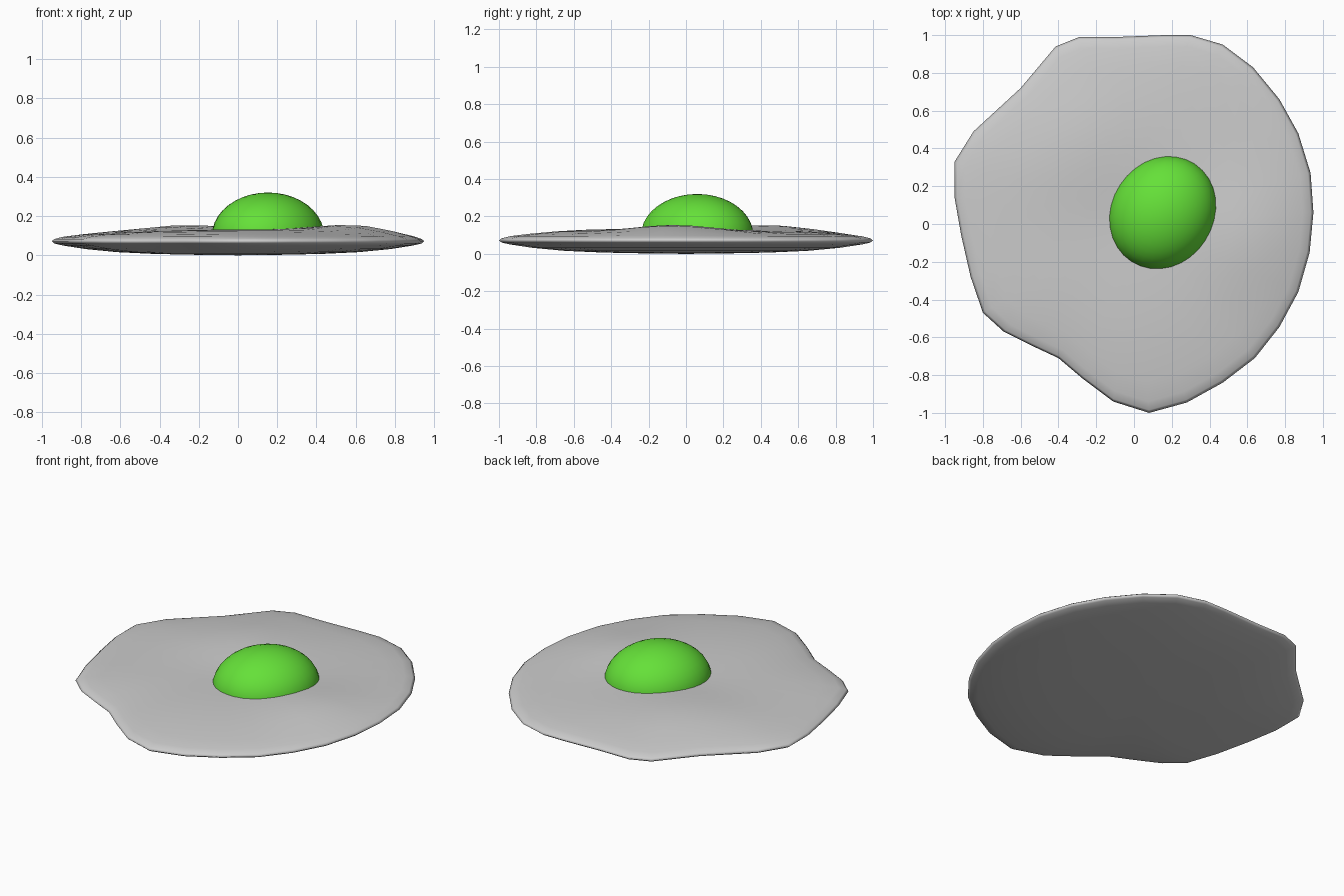
import bpy, bmesh, math
from mathutils import Matrix

if "Cube" in bpy.data.objects:
    bpy.data.objects.remove(bpy.data.objects["Cube"])

# Irregular outline of the egg white, counter-clockwise from +x
OUTLINE = [(.95, .06), (.935, .27), (.87, .48), (.77, .66), (.63, .83), (.47, .95),
           (.30, 1.0), (.16, 1.0), (-.09, .99), (-.29, .99), (-.415, .94), (-.60, .72),
           (-.85, .49), (-.95, .33), (-.95, .14), (-.915, -.06), (-.865, -.28),
           (-.80, -.47), (-.69, -.57), (-.55, -.64), (-.40, -.71), (-.27, -.82),
           (-.11, -.94), (.08, -1.0), (.28, -.945), (.47, -.84), (.64, -.71),
           (.77, -.545), (.87, -.36), (.93, -.15)]

# Cross-section rings: (scale of outline, height), top centre to bottom centre
TOP = [(.12, .124), (.25, .125), (.4, .124), (.55, .121), (.7, .115), (.84, .105), (.94, .094), (.985, .083)]
RIM = [(1.0, .072)]
BOTTOM = [(.985, .060), (.94, .050), (.82, .032), (.65, .016), (.45, .007), (.2, .002)]

# Soft swells on the upper surface: x, y, height, radius
SWELLS = [(-.28, .43, .032, .32), (.60, -.08, .036, .30), (.0, -.45, .008, .35)]


def swell(x, y):
    return sum(h * math.exp(-((x - cx) ** 2 + (y - cy) ** 2) / r ** 2) for cx, cy, h, r in SWELLS)


def finish(bm, name, color=None):
    bmesh.ops.recalc_face_normals(bm, faces=bm.faces[:])
    mesh = bpy.data.meshes.new(name)
    bm.to_mesh(mesh)
    bm.free()
    mesh.shade_smooth()
    obj = bpy.data.objects.new(name, mesh)
    bpy.context.collection.objects.link(obj)
    if color:
        mat = bpy.data.materials.new(name + "_color")
        mat.diffuse_color = color
        mat.use_nodes = True
        mat.node_tree.nodes["Principled BSDF"].inputs["Base Color"].default_value = mat.diffuse_color
        mesh.materials.append(mat)
    return obj


# Egg white: lofted rings closed by fans at both centres
bm = bmesh.new()
rings = []
for i, (s, z) in enumerate(TOP + RIM + BOTTOM):
    ring = []
    for x, y in OUTLINE:
        lift = swell(x * s, y * s) * min(1, (1 - s) / .2) if i < len(TOP) else 0
        ring.append(bm.verts.new((x * s, y * s, z + lift)))
    rings.append(ring)
n = len(OUTLINE)
for a, b in zip(rings, rings[1:]):
    for j in range(n):
        k = (j + 1) % n
        bm.faces.new((a[j], b[j], b[k], a[k]))
for ring, z in ((rings[0], .124 + swell(0, 0)), (rings[-1], 0)):
    centre = bm.verts.new((0, 0, z))
    for j in range(n):
        bm.faces.new((centre, ring[j], ring[(j + 1) % n]))
finish(bm, "egg_white")

# Yolk: slightly oval dome sunk into the white
bm = bmesh.new()
bmesh.ops.create_uvsphere(bm, u_segments=32, v_segments=20, radius=1)
for v in bm.verts:
    if v.co.z < 0:
        v.co.z *= .2
bm.transform(Matrix.Translation((.153, .06, .1)) @ Matrix.Rotation(math.radians(57), 4, 'Z')
             @ Matrix.Diagonal((.311, .275, .22, 1)))
finish(bm, "yolk", (.13, .75, .04, 1))
